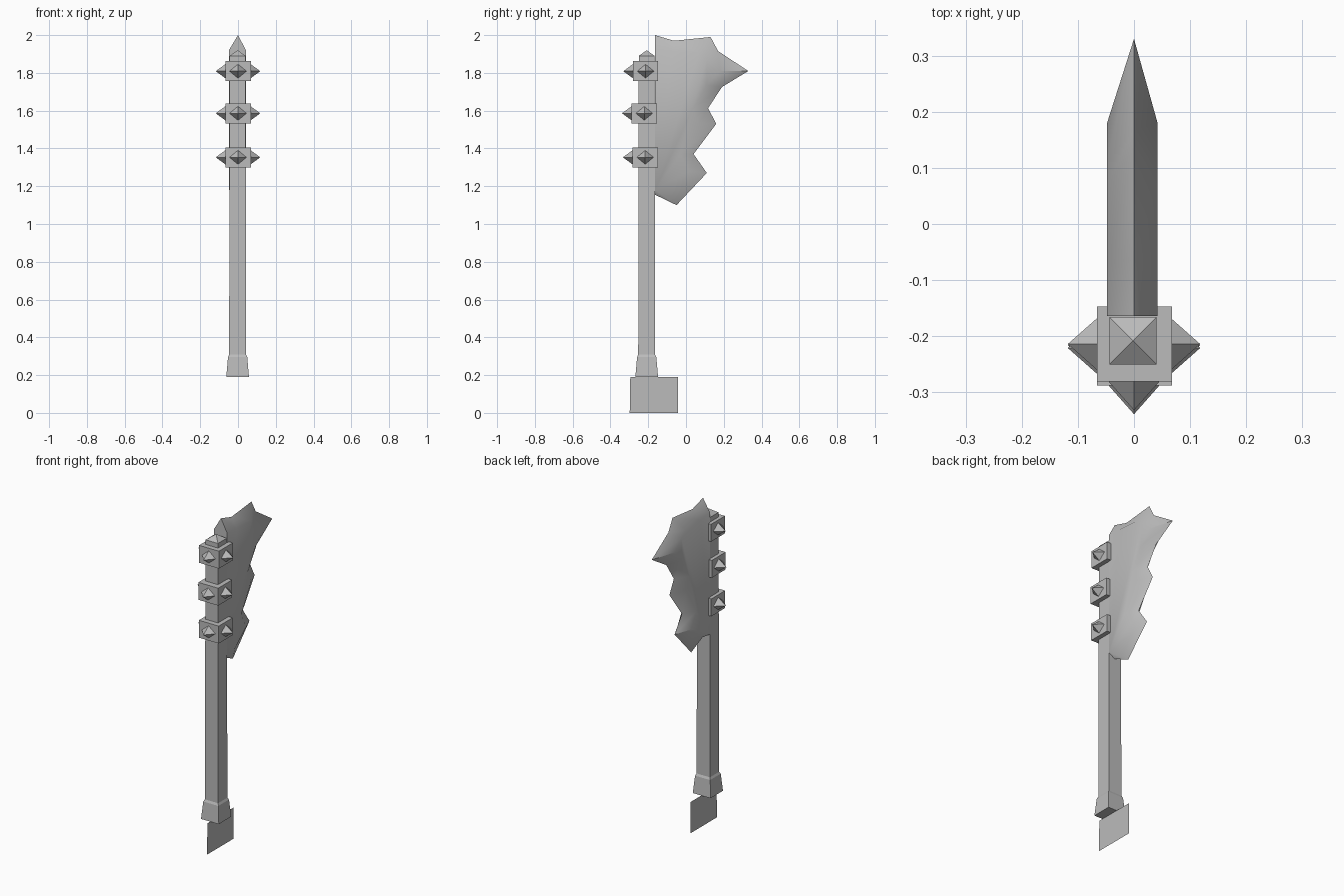
import bpy, bmesh, math
from mathutils import Vector

cube = bpy.data.objects.get("Cube")
if cube:
    bpy.data.objects.remove(cube, do_unlink=True)

grey = bpy.data.materials.new("plain grey")
grey.use_nodes = True
colour = (0.5, 0.5, 0.5, 1)
grey.diffuse_color = colour
grey.node_tree.nodes["Principled BSDF"].inputs["Base Color"].default_value = colour

CX, CY = -0.002, -0.208   # shaft axis


def make(name, verts, faces, smooth=None):
    mesh = bpy.data.meshes.new(name)
    bm = bmesh.new()
    vs = [bm.verts.new(v) for v in verts]
    for f in faces:
        bm.faces.new([vs[i] for i in f])
    bmesh.ops.recalc_face_normals(bm, faces=bm.faces)
    bm.to_mesh(mesh)
    bm.free()
    mesh.materials.append(grey)
    ob = bpy.data.objects.new(name, mesh)
    bpy.context.collection.objects.link(ob)
    if smooth:
        bpy.ops.object.select_all(action='DESELECT')
        ob.select_set(True)
        bpy.context.view_layer.objects.active = ob
        bpy.ops.object.shade_smooth_by_angle(angle=math.radians(smooth))
    return ob


def square_loft(name, cx, cy, rings, apex=None, smooth=None):
    """Stack of square sections given as (half width, z), with optional pointed top."""
    verts = [(cx + sx * h, cy + sy * h, z) for h, z in rings
             for sx, sy in ((-1, -1), (1, -1), (1, 1), (-1, 1))]
    faces = [(4 * r + i, 4 * r + (i + 1) % 4, 4 * r + 4 + (i + 1) % 4, 4 * r + 4 + i)
             for r in range(len(rings) - 1) for i in range(4)]
    faces.append((3, 2, 1, 0))
    t = 4 * len(rings) - 4
    if apex:
        verts.append((cx, cy, apex))
        faces += [(t + i, t + (i + 1) % 4, t + 4) for i in range(4)]
    else:
        faces.append((t, t + 1, t + 2, t + 3))
    return make(name, verts, faces, smooth)


def spike(name, base, direction, length):
    """Four-sided point with a diamond base."""
    out, up = Vector(direction), Vector((0, 0, 1))
    side = out.cross(up)
    b = Vector(base)
    verts = [b + side * 0.046, b + up * 0.038, b - side * 0.046, b - up * 0.038, b + out * length]
    make(name, verts, [(0, 1, 4), (1, 2, 4), (2, 3, 4), (3, 0, 4), (3, 2, 1, 0)])


# Shaft with a low pointed top, and the flared collar under it
square_loft("shaft", CX, CY, [(0.045, 0.25), (0.042, 1.89)], apex=1.92)
square_loft("collar", CX, CY, [(0.06, 0.19), (0.051, 0.295), (0.043, 0.312)])

# Thin hanging flap below the collar
make("flap", [(0, -0.298, 0), (0, -0.042, 0), (0, -0.042, 0.19), (0, -0.295, 0.19)], [(0, 1, 2, 3)])

# Three square bands, each with spikes on the front and both sides
for label, z, dy in (("upper", 1.809, -0.006), ("middle", 1.586, -0.013), ("lower", 1.353, -0.008)):
    y = CY + dy
    square_loft(label + "_band", 0.001, y, [(0.067, z - 0.053), (0.067, z + 0.053)])
    for side, d in (("right", (-1, 0, 0)), ("left", (1, 0, 0)), ("front", (0, -1, 0))):
        base = Vector((0, y, z)) + Vector(d) * 0.066
        spike(label + "_" + side + "_spike", base, d, 0.052)

# Blade: outer cutting edge and the matching bevel line, as (y, z)
edge = [(-0.164, 2.0), (-0.064, 1.97), (0.13, 1.99), (0.17, 1.915), (0.33, 1.81),
        (0.19, 1.725), (0.117, 1.613), (0.16, 1.53), (0.04, 1.37), (0.11, 1.27),
        (-0.05, 1.10), (-0.164, 1.155)]
bevel = [(-0.164, 1.92), (-0.07, 1.915), (0.07, 1.905), (0.11, 1.87), (0.18, 1.81),
         (0.11, 1.735), (0.035, 1.61), (0.065, 1.535), (-0.03, 1.37), (0.02, 1.28),
         (-0.09, 1.19), (-0.164, 1.18)]
n = len(edge)
verts = [(-0.003 + x, y, z) for x, line in ((-0.045, bevel), (0.003, edge), (0.045, bevel))
         for y, z in line]
faces = [(k * n + i, k * n + i + 1, (k + 1) * n + i + 1, (k + 1) * n + i)
         for k in range(2) for i in range(n - 1)]
faces += [tuple(range(n)), tuple(range(2 * n, 3 * n)),
          (0, n, 2 * n, 3 * n - 1, 2 * n - 1, n - 1)]
make("blade", verts, faces, smooth=40)
